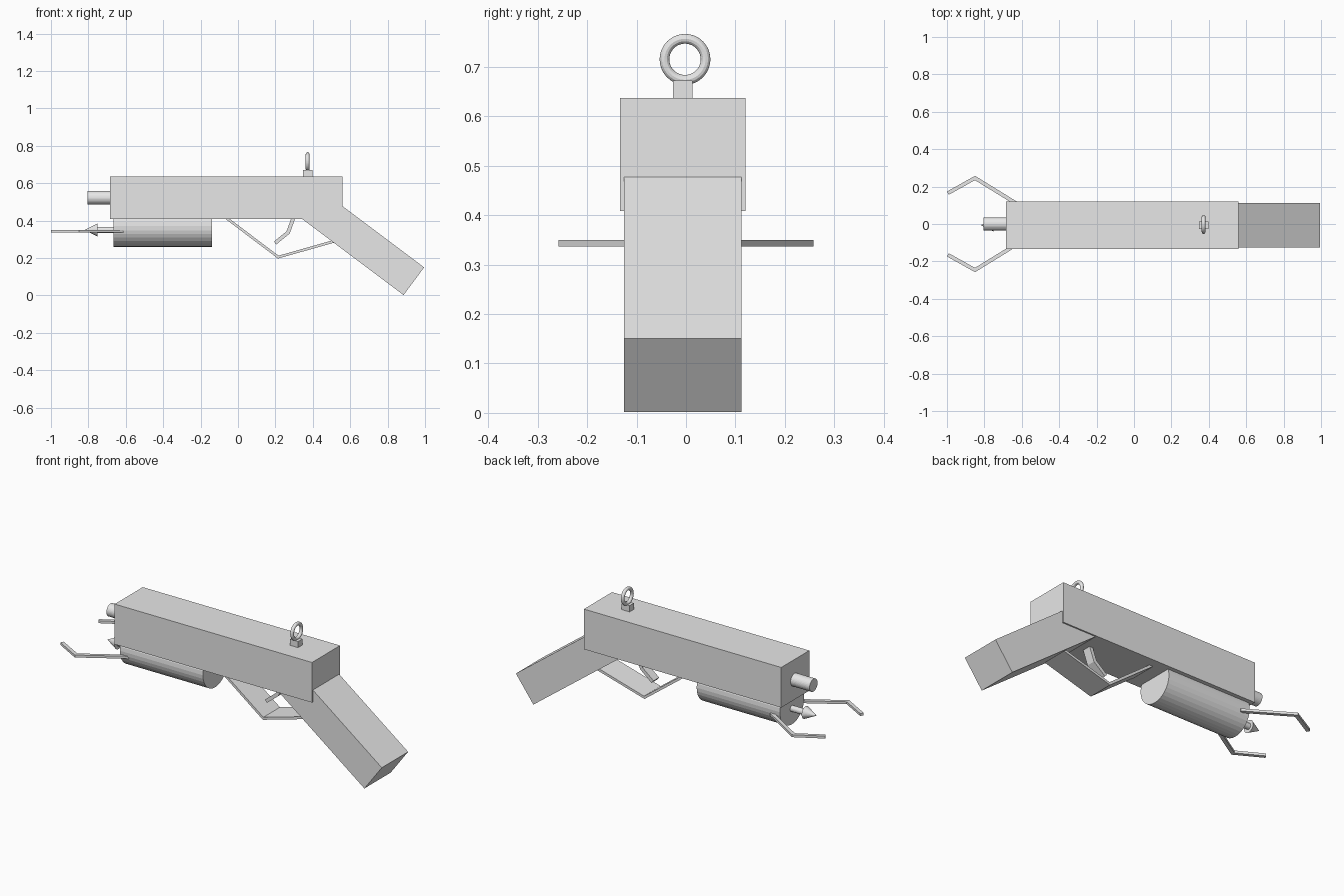
import bpy, bmesh, math
from mathutils import Vector

cube = bpy.data.objects.get("Cube")
if cube:
    bpy.data.objects.remove(cube, do_unlink=True)

grey = bpy.data.materials.new("light_grey")
grey.use_nodes = True
GREY = (0.8, 0.8, 0.8, 1)
grey.diffuse_color = GREY
grey.node_tree.nodes["Principled BSDF"].inputs["Base Color"].default_value = GREY
MID = -0.006  # centre line of the body in y


def finish(name, bm):
    bmesh.ops.recalc_face_normals(bm, faces=bm.faces)
    mesh = bpy.data.meshes.new(name)
    bm.to_mesh(mesh)
    bm.free()
    mesh.materials.append(grey)
    obj = bpy.data.objects.new(name, mesh)
    bpy.context.collection.objects.link(obj)
    return obj


def prism(name, outline, low, high, axis="y"):
    """Extrude a flat outline along y (outline in xz) or along z (outline in xy)."""
    bm = bmesh.new()
    place = (lambda a, b: (a, low, b)) if axis == "y" else (lambda a, b: (a, b, low))
    face = bm.faces.new([bm.verts.new(place(*p)) for p in outline])
    out = bmesh.ops.extrude_face_region(bm, geom=[face])
    move = Vector((0, high - low, 0) if axis == "y" else (0, 0, high - low))
    bmesh.ops.translate(bm, vec=move, verts=[v for v in out["geom"] if isinstance(v, bmesh.types.BMVert)])
    return finish(name, bm)


def strip(path, width):
    """Outline of a mitred band that follows a path."""
    pts = [Vector(p) for p in path]
    left, right = [], []
    for i, p in enumerate(pts):
        dirs = [(b - a).normalized() for a, b in zip(pts, pts[1:])][max(i - 1, 0):i + 1]
        normals = [Vector((-d.y, d.x)) for d in dirs]
        n = sum(normals, Vector((0, 0))).normalized()
        off = n * (width / 2 / n.dot(normals[0]))
        left.append(p + off)
        right.append(p - off)
    return left + right[::-1]


def rod(name, x0, x1, r0, r1, y, z, sides=32):
    """Round part along x, with its own radius at each end."""
    bm = bmesh.new()
    bmesh.ops.create_cone(bm, cap_ends=True, segments=sides, radius1=r0, radius2=r1, depth=x1 - x0)
    obj = finish(name, bm)
    obj.rotation_euler = (0, math.pi / 2, 0)
    obj.location = ((x0 + x1) / 2, y, z)
    return obj


def rect(x0, x1, z0, z1):
    return [(x0, z0), (x1, z0), (x1, z1), (x0, z1)]


# Body and slanted grip
prism("body", rect(-0.685, 0.56, 0.408, 0.637), -0.133, 0.12)
prism("grip", [(0.995, 0.15), (0.885, 0.002), (0.335, 0.415), (0.445, 0.563)], -0.125, 0.112)

# Barrel and the drum below it
rod("barrel", -0.805, -0.66, 0.036, 0.036, 0, 0.522)
rod("drum", -0.665, -0.14, 0.11, 0.11, MID, 0.37)

# Spike on a short shaft
rod("spike_shaft", -0.755, -0.65, 0.017, 0.017, MID, 0.35)
rod("spike_tip", -0.82, -0.75, 0, 0.035, MID, 0.35)

# Bent claws, one on each side
for side, label in ((1, "left"), (-1, "right")):
    path = [(-0.995, 0.165 * side), (-0.85, 0.246 * side), (-0.61, 0.098 * side)]
    prism("claw_" + label, strip(path, 0.02), 0.336, 0.35, "z")

# Trigger guard and trigger
prism("trigger_guard", strip([(-0.07, 0.42), (0.215, 0.205), (0.53, 0.294)], 0.014), MID - 0.075, MID + 0.075)
prism("trigger", strip([(0.3, 0.425), (0.268, 0.337), (0.198, 0.28)], 0.02), MID - 0.025, MID + 0.025)

# Ring sight on its block
prism("sight_base", rect(0.347, 0.397, 0.63, 0.672), -0.026, 0.013)
bpy.ops.mesh.primitive_torus_add(major_segments=48, minor_segments=12, major_radius=0.0415, minor_radius=0.0098,
                                 location=(0.372, -0.002, 0.715), rotation=(0, math.pi / 2, 0))
ring = bpy.context.object
ring.name = "sight_ring"
ring.data.materials.append(grey)
